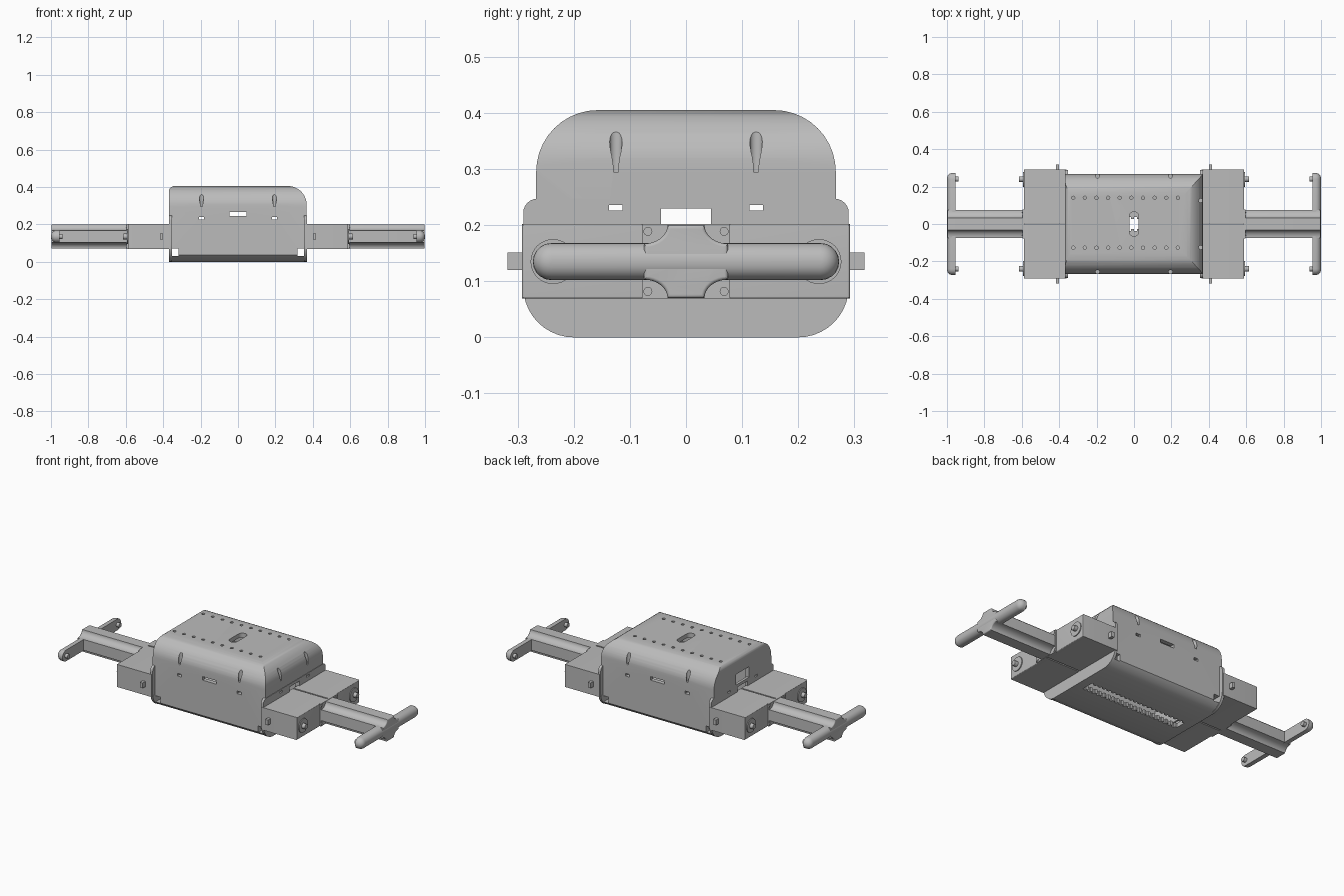
import bpy, bmesh
from math import sin, cos, pi, radians
from mathutils import Vector

if "Cube" in bpy.data.objects:
    bpy.data.objects.remove(bpy.data.objects["Cube"], do_unlink=True)

grey = bpy.data.materials.new("plain_grey")
grey.use_nodes = True
grey.diffuse_color = (0.5, 0.5, 0.5, 1)
grey.node_tree.nodes["Principled BSDF"].inputs["Base Color"].default_value = (0.5, 0.5, 0.5, 1)


# ---- helpers ----
def rect(a0, a1, b0, b1):
    return [(a0, b0), (a1, b0), (a1, b1), (a0, b1)]


def arc(ca, cb, ra, rb, start, end, n=10):
    return [(ca + ra * cos(radians(start + (end - start) * i / n)),
             cb + rb * sin(radians(start + (end - start) * i / n))) for i in range(n + 1)]


def circle(ca, cb, r, n=20):
    return arc(ca, cb, r, r, 0, 360 - 360 / n, n - 1)


def stadium(half, r, cb=0):
    return arc(half - r, cb, r, r, -90, 90) + arc(r - half, cb, r, r, 90, 270)


def prism(axis, pts, lo, hi, bevel=0):
    return axis, pts, lo, hi, bevel


def make(name, prisms, flip=1):
    """One object from several prisms; bevel rounds the edge of the far end."""
    bm = bmesh.new()
    for axis, pts, lo, hi, bevel in prisms:
        def place(a, b, c):
            return {"x": (c, a, b), "y": (a, c, b), "z": (a, b, c)}[axis]
        low = [bm.verts.new(place(a, b, lo)) for a, b in pts]
        top = [bm.verts.new(place(a, b, hi)) for a, b in pts]
        bm.faces.new(low)
        cap = bm.faces.new(top)
        for i in range(len(pts)):
            j = (i + 1) % len(pts)
            bm.faces.new((low[i], low[j], top[j], top[i]))
        if bevel:
            bmesh.ops.recalc_face_normals(bm, faces=bm.faces[:])
            bmesh.ops.bevel(bm, geom=list(cap.edges), offset=bevel, segments=6,
                            profile=0.5, affect="EDGES", clamp_overlap=True)
    for v in bm.verts:
        v.co.x *= flip
    bmesh.ops.recalc_face_normals(bm, faces=bm.faces[:])
    me = bpy.data.meshes.new(name)
    bm.to_mesh(me)
    bm.free()
    me.materials.append(grey)
    ob = bpy.data.objects.new(name, me)
    bpy.context.collection.objects.link(ob)
    return ob


def select(ob):
    bpy.ops.object.select_all(action="DESELECT")
    ob.select_set(True)
    bpy.context.view_layer.objects.active = ob


def boolean(ob, other, op="DIFFERENCE"):
    select(ob)
    m = ob.modifiers.new("cut", "BOOLEAN")
    m.object, m.operation, m.solver = other, op, "EXACT"
    bpy.ops.object.modifier_apply(modifier=m.name)


def smooth(ob):
    select(ob)
    bpy.ops.object.shade_smooth_by_angle(angle=radians(30))


def rounded_block(name, t):
    """Crossed side and end profiles, inset by t, give the mitred cover shape."""
    w, top = 0.267 - t, 0.405 - t
    r = 0.11 - t
    section = (arc(w - r, top - r, r, r, 0, 90) + arc(r - w, top - r, r, r, 90, 180)
               + [(-w, 0.035 + t / 2), (-w + 0.025, 0.012 + t), (-w + 0.067, t),
                  (w - 0.067, t), (w - 0.025, 0.012 + t), (w, 0.035 + t / 2)])
    x0, x1, big, small = t - 0.37, 0.367 - t, 0.1 - t, 0.03 - t
    side = (arc(x1 - big, top - big, big, big, 0, 90)
            + arc(x0 + small, top - small, small, small, 90, 180, 5) + [(x0, -0.1), (x1, -0.1)])
    ob = make(name, [prism("x", section, -0.5, 0.5)])
    tool = make("profile_tool", [prism("y", side, -0.5, 0.5)])
    boolean(ob, tool, "INTERSECT")
    bpy.data.objects.remove(tool, do_unlink=True)
    return ob


# ---- hollow body ----
body = rounded_block("body_shell", 0)
cavity = rounded_block("cavity_tool", 0.025)
boolean(body, cavity)

# openings along the length: cable slot and small vents
cut_x = make("end_cutter", [prism("x", rect(-0.045, 0.045, 0.12, 0.23), -0.5, 0.5)]
             + [prism("x", rect(s * 0.125 - 0.012, s * 0.125 + 0.012, 0.226, 0.236), -0.5, 0.5)
                for s in (-1, 1)])

# openings across the width: vents, corner notches, and the rear window
cut_y = make("side_cutter", [prism("y", rect(-0.045, 0.045, 0.244, 0.265), -0.5, 0.5),
                             prism("x", rect(-0.06, 0.06, 0.19, 0.31), -0.5, -0.33)]
             + [prism("y", rect(s * 0.195 - 0.014, s * 0.195 + 0.014, 0.225, 0.24), -0.5, 0.5)
                for s in (-1, 1)]
             + [prism("y", rect(s * 0.336 - 0.018, s * 0.336 + 0.018, 0.032, 0.07), -0.5, 0.5)
                for s in (-1, 1)])

# vertical openings: toothed belly slit, top slot, hole rows, scoops
edge = []
for i in range(21):
    x = -0.315 + 0.03 * i
    edge += [(x, 0.028), (x + 0.015, 0.028), (x + 0.015, 0.038), (x + 0.03, 0.038)]
slit = edge + [(x, -y) for x, y in reversed(edge)]
slot = [(b, a) for a, b in stadium(0.065, 0.025)]
parts = [prism("z", slit, -0.1, 0.06), prism("z", slot, 0.35, 0.5)]
for y in (-0.127, 0.14):
    parts += [prism("z", circle(-0.325 + 0.0622 * i, y, 0.009, 12), 0.35, 0.5) for i in range(10)]
for s in (-1, 1):
    parts += [prism("z", circle(k * 0.195, s * 0.257, 0.011), 0.295, 0.5) for k in (-1, 1)]
    parts.append(prism("z", circle(0.357, s * 0.125, 0.011), 0.295, 0.5))
cut_z = make("top_cutter", parts)

for tool in (cut_x, cut_y, cut_z):
    boolean(body, tool)
smooth(body)

# ---- parts repeated at both ends ----
plate = (arc(0.2, 0.09, 0.09, 0.09, -90, 0) + arc(0.265, 0.222, 0.025, 0.025, 0, 90, 6)
         + arc(-0.265, 0.222, 0.025, 0.025, 90, 180, 6) + arc(-0.2, 0.09, 0.09, 0.09, 180, 270))

# cross-shaped arm section with concave fillets
quarter = [(0.075 - 0.042 * cos(t), 0.065 - 0.033 * sin(t))
           for t in (pi / 2 * i / 8 for i in range(9))]
cross = [(y, 0.135 + z) for y, z in quarter]
cross += [(y, 0.135 - z) for y, z in reversed(quarter)]
cross += [(-y, 0.135 - z) for y, z in quarter]
cross += [(-y, 0.135 + z) for y, z in reversed(quarter)]

for flip, side in ((1, "left"), (-1, "right")):
    end = make(side + "_end_plate", [prism("x", plate, 0.354, 0.3695)], flip)
    boolean(end, cut_x)
    smooth(end)

    # paired housings with tabs, discs and pins
    for s, where in ((-1, "front"), (1, "back")):
        y0, y1 = sorted((s * 0.004, s * 0.292))
        p0, p1 = sorted((s * 0.29, s * 0.318))
        tag = side + "_" + where
        smooth(make(tag + "_housing", [prism("x", rect(y0, y1, 0.069, 0.202), 0.36, 0.589, 0.004)], flip))
        make(tag + "_tab", [prism("y", rect(0.4, 0.418, 0.12, 0.151), p0, p1)], flip)
        smooth(make(tag + "_disc", [prism("x", circle(s * 0.237, 0.135, 0.04, 32), 0.585, 0.594)], flip))
        smooth(make(tag + "_pin", [prism("x", circle(s * 0.24, 0.135, 0.015), 0.59, 0.615, 0.003)], flip))
        smooth(make(tag + "_handle_pin", [prism("x", circle(s * 0.24, 0.135, 0.013), 0.937, 0.97)], flip))

    # mounting flange with screws
    make(side + "_flange", [prism("x", rect(-0.078, 0.078, 0.069, 0.202), 0.585, 0.596)], flip)
    smooth(make(side + "_screws", [prism("x", circle(y, z, 0.008, 12), 0.59, 0.6)
                                   for y in (-0.068, 0.068) for z in (0.082, 0.189)], flip))

    # arm and crossbar
    smooth(make(side + "_arm", [prism("x", cross, 0.59, 0.998, 0.025)], flip))
    smooth(make(side + "_handle_bar", [prism("x", stadium(0.273, 0.033, 0.135), 0.955, 1.0, 0.03)], flip))

for tool in (cavity, cut_x, cut_y, cut_z):
    bpy.data.objects.remove(tool, do_unlink=True)
